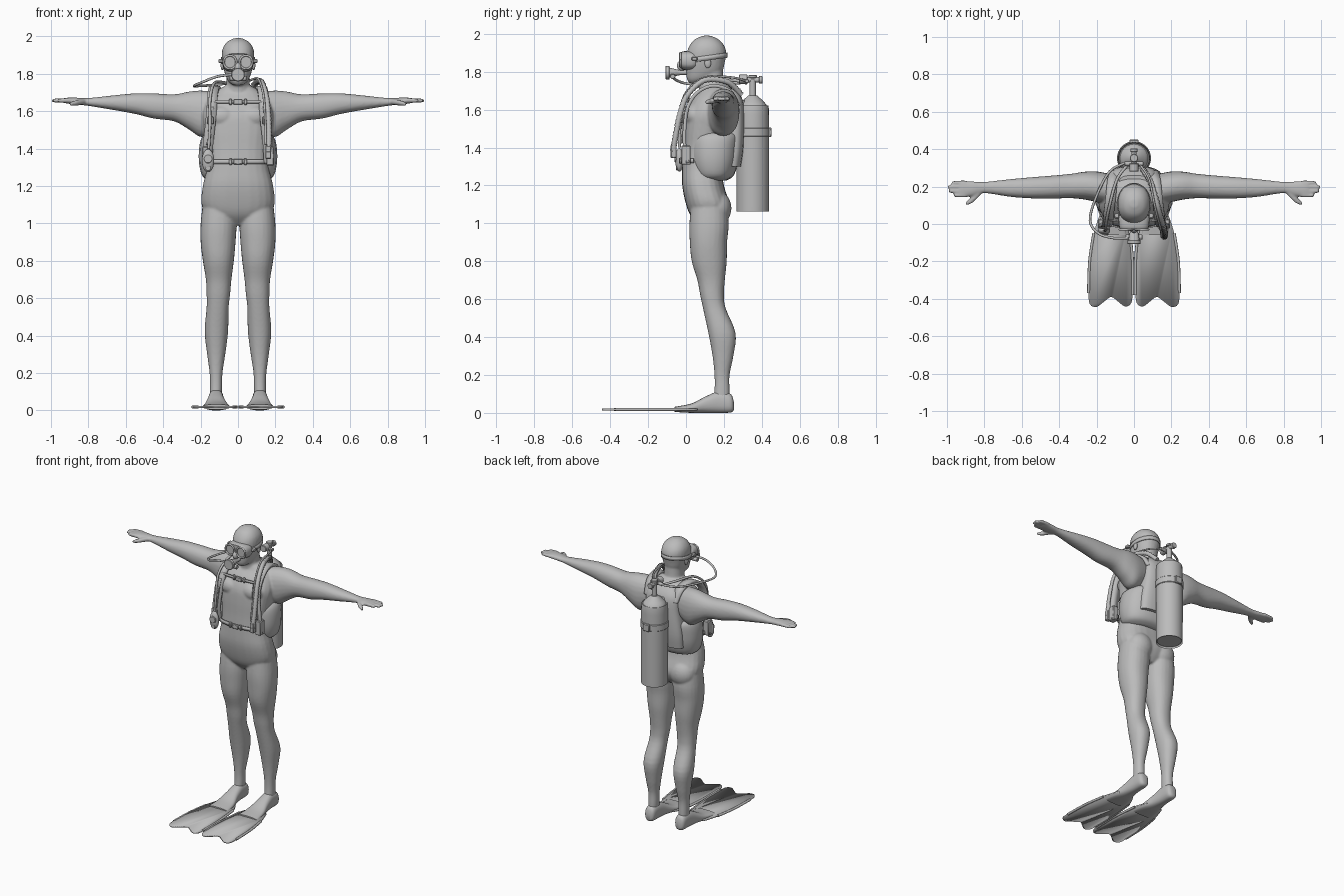
import bpy, bmesh, math
from mathutils import Vector, Matrix

cube = bpy.data.objects.get("Cube")
if cube:
    bpy.data.objects.remove(cube, do_unlink=True)

grey = bpy.data.materials.new("neutral grey")
grey.use_nodes = True
grey.diffuse_color = (0.5, 0.5, 0.5, 1)
grey.node_tree.nodes["Principled BSDF"].inputs["Base Color"].default_value = (0.5, 0.5, 0.5, 1)
AXIS = {"x": Vector((1, 0, 0)), "y": Vector((0, 1, 0)), "z": Vector((0, 0, 1))}


def sample(pts, k):
    """Smooth interpolation through rows of numbers."""
    rows, out = [pts[0], *pts, pts[-1]], []
    for i in range(1, len(rows) - 2):
        for j in range(k):
            t = j / k
            out.append(tuple(0.5 * (2*q + (r-p)*t + (2*p - 5*q + 4*r - s)*t*t + (3*q - p - 3*r + s)*t**3)
                             for p, q, r, s in zip(*rows[i - 1:i + 3])))
    return out + [pts[-1]]


def loft(bm, axis, rows, power=2.2, n=24, k=4):
    """Skin rounded sections: position, then low and high limits on the two other axes."""
    ax, rings = "xyz".index(axis), []
    for t, a0, a1, b0, b1 in sample(rows, k):
        ring = []
        for i in range(n):
            u = math.tau * i / n
            c, s = (math.copysign(abs(v) ** (2 / power), v) for v in (math.cos(u), math.sin(u)))
            co = [(a0 + a1) / 2 + c * (a1 - a0) / 2, (b0 + b1) / 2 + s * (b1 - b0) / 2]
            co.insert(ax, t)
            ring.append(bm.verts.new(co))
        rings.append(ring)
    for lo, hi in zip(rings, rings[1:]):
        for i in range(n):
            bm.faces.new((lo[i], lo[i - 1], hi[i - 1], hi[i]))
    bm.faces.new(rings[0])
    bm.faces.new(rings[-1])


def sym(rows):
    return [(t, -h, h, a, b) for t, h, a, b in rows]


def blob(bm, loc, size):
    bmesh.ops.create_uvsphere(bm, u_segments=24, v_segments=14, radius=1,
                              matrix=Matrix.Translation(loc) @ Matrix.Diagonal((*size, 1)))


def mirror_mod(ob):
    ob.modifiers.new("Mirror", "MIRROR").use_mirror_merge = False


def finish(name, bm, mirror=False, bevel=0):
    bmesh.ops.recalc_face_normals(bm, faces=bm.faces)
    me = bpy.data.meshes.new(name)
    bm.to_mesh(me)
    bm.free()
    me.materials.append(grey)
    ob = bpy.data.objects.new(name, me)
    bpy.context.collection.objects.link(ob)
    bpy.ops.object.select_all(action="DESELECT")
    ob.select_set(True)
    bpy.context.view_layer.objects.active = ob
    bpy.ops.object.shade_smooth_by_angle(angle=math.radians(40))
    if bevel:
        ob.modifiers.new("Bevel", "BEVEL").width = bevel
    if mirror:
        mirror_mod(ob)
    return ob


def shape(name, axis, rows, power=2.2, mirror=False):
    bm = bmesh.new()
    loft(bm, axis, rows, power)
    return finish(name, bm, mirror)


def ellipsoid(name, loc, size, mirror=False):
    bm = bmesh.new()
    blob(bm, loc, size)
    return finish(name, bm, mirror)


def rod(name, loc, radius, depth, axis="z", mirror=False):
    bm = bmesh.new()
    turn = AXIS["z"].rotation_difference(AXIS[axis]).to_matrix().to_4x4()
    bmesh.ops.create_cone(bm, cap_ends=True, segments=32, radius1=radius, radius2=radius,
                          depth=depth, matrix=Matrix.Translation(loc) @ turn)
    return finish(name, bm, mirror, bevel=0.003)


def box(name, loc, size, mirror=False):
    bm = bmesh.new()
    bmesh.ops.create_cube(bm, size=1, matrix=Matrix.Translation(loc) @ Matrix.Diagonal((*size, 1)))
    return finish(name, bm, mirror, bevel=0.004)


def ribbon(name, pts, axis, width, thick=0.008, mirror=False):
    bm = bmesh.new()
    side, last = AXIS[axis] * width / 2, None
    for p in sample(pts, 6):
        pair = [bm.verts.new(Vector(p) - side), bm.verts.new(Vector(p) + side)]
        if last:
            bm.faces.new((last[0], last[1], pair[1], pair[0]))
        last = pair
    ob = finish(name, bm)
    mod = ob.modifiers.new("Solidify", "SOLIDIFY")
    mod.thickness, mod.offset = thick, 0
    if mirror:
        mirror_mod(ob)
    return ob


def hose(name, pts, radius, k=8, ribs=0, mirror=False):
    cu = bpy.data.curves.new(name, "CURVE")
    cu.dimensions, cu.bevel_depth, cu.bevel_resolution, cu.use_fill_caps = "3D", radius, 3, True
    path = sample(pts, k)
    sp = cu.splines.new("POLY")
    sp.points.add(len(path) - 1)
    for i, p in enumerate(path):
        sp.points[i].co = (*p, 1)
        sp.points[i].radius = 1 - ribs * (i % 2)
    sp.use_smooth = True
    cu.materials.append(grey)
    ob = bpy.data.objects.new(name, cu)
    bpy.context.collection.objects.link(ob)
    if mirror:
        mirror_mod(ob)


# Body: left limbs first, copied to the right, then trunk and head, fused together
bm = bmesh.new()
loft(bm, "z", [(.03, .09, .15, .14, .23), (.12, .085, .15, .15, .23), (.2, .083, .152, .15, .23),
               (.3, .068, .165, .14, .25), (.42, .053, .178, .118, .262), (.55, .05, .168, .09, .21),
               (.62, .042, .168, .075, .2), (.7, .035, .172, .06, .205), (.8, .022, .188, .03, .215),
               (.9, .013, .2, .02, .217), (1, .008, .2, .018, .225), (1.13, .02, .185, .03, .21)])
loft(bm, "x", [(.1, .1, .26, 1.5, 1.7), (.19, .115, .28, 1.46, 1.71), (.26, .13, .28, 1.5, 1.705),
               (.34, .138, .268, 1.545, 1.69), (.45, .135, .258, 1.56, 1.695), (.55, .137, .25, 1.585, 1.695),
               (.66, .145, .24, 1.605, 1.685), (.8, .165, .225, 1.628, 1.67), (.86, .15, .228, 1.634, 1.672),
               (.91, .142, .232, 1.64, 1.672), (.93, .147, .23, 1.643, 1.67)])
for y, tip in zip((.153, .176, .199, .221), (.965, .99, .995, .975)):
    loft(bm, "x", [(.9, y - .012, y + .012, 1.645, 1.67), (tip - .01, y - .01, y + .01, 1.645, 1.667),
                   (tip, y - .006, y + .006, 1.65, 1.662)], n=12)
loft(bm, "x", [(.82, .155, .195, 1.635, 1.665), (.86, .115, .155, 1.63, 1.66), (.9, .097, .117, 1.628, 1.648)], n=12)
blob(bm, (.09, .165, 1.08), (.09, .075, .09))
blob(bm, (.085, .045, 1.57), (.08, .055, .06))
copy = bmesh.ops.duplicate(bm, geom=bm.verts[:] + bm.edges[:] + bm.faces[:])["geom"]
bmesh.ops.scale(bm, vec=(-1, 1, 1), verts=[v for v in copy if isinstance(v, bmesh.types.BMVert)])
loft(bm, "z", sym([(.99, .05, .07, .18), (1.04, .15, .025, .215), (1.1, .195, 0, .23), (1.2, .188, -.02, .2),
                   (1.3, .165, -.02, .19), (1.4, .165, -.015, .2), (1.5, .18, -.012, .23), (1.58, .19, -.003, .26),
                   (1.65, .17, .03, .265), (1.7, .13, .07, .25), (1.735, .07, .08, .215)]), 2.5)
loft(bm, "z", sym([(1.66, .07, .07, .22), (1.74, .063, .065, .2), (1.82, .06, .06, .195)]))
loft(bm, "z", sym([(1.738, .025, .02, .06), (1.76, .052, .005, .14), (1.8, .07, 0, .19), (1.85, .082, 0, .205),
                   (1.9, .087, .004, .213), (1.94, .08, .02, .2), (1.972, .056, .048, .17), (1.99, .02, .09, .13)]))
body = finish("diver_body", bm)
mod = body.modifiers.new("Fuse", "REMESH")
mod.mode, mod.voxel_size, mod.use_smooth_shade = "VOXEL", 0.007, True
mod = body.modifiers.new("Soften", "SMOOTH")
mod.factor, mod.iterations = 0.5, 5

# Fins
shape("fin_foot_pocket", "y", [(.252, .1, .135, .015, .06), (.235, .082, .153, .002, .1), (.17, .078, .157, 0, .112),
                               (.1, .07, .165, 0, .085), (.03, .052, .18, 0, .05), (-.06, .04, .19, .005, .032)],
      2.5, mirror=True)
bm = bmesh.new()
outline = [(.06, .06), (.025, -.02), (.008, -.2), (.008, -.38), (.02, -.43), (.05, -.44), (.085, -.415), (.122, -.39),
           (.16, -.415), (.2, -.443), (.235, -.43), (.243, -.37), (.237, -.2), (.215, -.05), (.18, .06)]
bm.faces.new([bm.verts.new((x, y, .018)) for x, y in sample(outline, 4)])
blade = finish("fin_blade", bm)
mod = blade.modifiers.new("Solidify", "SOLIDIFY")
mod.thickness, mod.offset = .01, 0
mirror_mod(blade)
for label, side in (("inner", outline[1:4]), ("outer", outline[-4:-1])):
    hose("fin_%s_rail" % label, [(x, y, .018) for x, y in side], .008, mirror=True)

# Buoyancy vest
shape("vest_lobes", "z", sym([(1.225, .14, .08, .21), (1.25, .188, .04, .25), (1.32, .208, .015, .275),
                              (1.4, .208, .01, .285), (1.455, .195, .015, .29), (1.48, .17, .04, .28)]), 2.4)
shape("vest_back", "z", sym([(1.3, .15, .18, .29), (1.4, .15, .18, .305), (1.55, .13, .18, .31),
                             (1.65, .12, .18, .3), (1.71, .08, .17, .26)]), 3)
shape("tank_backplate", "z", sym([(1.33, .04, .25, .31), (1.38, .06, .25, .335), (1.58, .06, .25, .335),
                                  (1.65, .04, .24, .31)]), 4)
ribbon("shoulder_strap", [(.1, .28, 1.62), (.115, .23, 1.7), (.125, .14, 1.725), (.135, .06, 1.69),
                          (.14, .012, 1.62), (.148, -.005, 1.53), (.16, -.008, 1.42), (.165, .01, 1.32)],
       "x", .055, .018, mirror=True)
ribbon("strap_webbing", [(.14, .0, 1.62), (.148, -.018, 1.53), (.16, -.022, 1.42)], "x", .022, mirror=True)
box("strap_buckle", (.147, -.022, 1.55), (.035, .014, .04), True)
box("vest_pocket", (.172, .0, 1.36), (.04, .05, .1), True)
ribbon("waist_belt", [(-.17, .04, 1.33), (-.12, -.008, 1.33), (0, -.025, 1.33), (.12, -.008, 1.33), (.17, .04, 1.33)],
       "z", .024)
ribbon("chest_strap", [(-.14, .022, 1.65), (-.07, .015, 1.65), (.07, .015, 1.65), (.14, .022, 1.65)], "z", .016)
for name, y, z in (("waist_buckle", -.03, 1.33), ("chest_buckle", .01, 1.65)):
    box(name, (0, y, z), (.05, .016, .03))
    box(name + "_end", (.04, y + .003, z), (.016, .014, .036), True)

# Air tank and valve
ty = .352
shape("air_tank", "z", [(z, -r, r, ty - r, ty + r) for z, r in
                        ((1.07, .078), (1.08, .085), (1.1, .086), (1.57, .086), (1.62, .075), (1.65, .05), (1.675, .022))],
      2)
rod("tank_band", (0, ty, 1.48), .091, .045)
box("band_buckle", (0, ty + .09, 1.48), (.05, .018, .05))
rod("valve_neck", (0, ty, 1.715), .017, .1)
rod("valve_body", (0, ty, 1.757), .014, .1, "y")
rod("valve_knob", (0, ty + .042, 1.757), .02, .02, "y")
rod("first_stage", (0, ty - .05, 1.76), .024, .045, "y")
rod("valve_cross_port", (0, ty - .03, 1.75), .011, .1, "x")
rod("valve_cap", (0, ty, 1.775), .022, .016)

# Hoses, inflator and gauge
hose("inflator_hose", [(.05, .29, 1.68), (.09, .22, 1.745), (.125, .1, 1.755), (.15, .01, 1.68), (.162, -.03, 1.58),
                       (.166, -.055, 1.46), (.162, -.068, 1.38)], .017, k=12, ribs=.25)
box("inflator_handle", (.162, -.065, 1.38), (.03, .032, .07))
hose("inflator_feed", [(.03, .32, 1.75), (.08, .24, 1.77), (.11, .1, 1.77), (.135, .0, 1.69), (.145, -.04, 1.56),
                       (.148, -.07, 1.42)], .006)
hose("gauge_hose", [(-.03, .32, 1.74), (-.09, .24, 1.755), (-.13, .1, 1.745), (-.15, .0, 1.66), (-.15, -.03, 1.53),
                    (-.157, -.035, 1.4)], .008)
ellipsoid("gauge_console", (-.16, -.035, 1.335), (.033, .022, .062))
rod("gauge_dial", (-.16, -.052, 1.345), .024, .016, "y")
rod("gauge_lower_dial", (-.16, -.046, 1.295), .016, .014, "y")
hose("regulator_hose", [(-.04, .33, 1.75), (-.13, .28, 1.74), (-.2, .15, 1.735), (-.235, .02, 1.735),
                        (-.19, -.05, 1.755), (-.11, -.075, 1.785), (-.03, -.075, 1.795)], .007)

# Regulator mouthpiece
rod("regulator_front", (0, -.097, 1.795), .036, .022, "y")
shape("regulator_body", "y", sym([(-.09, .03, 1.768, 1.822), (-.06, .026, 1.775, 1.815), (-.03, .018, 1.782, 1.808),
                                  (.02, .02, 1.782, 1.808)]))
rod("exhaust_port", (0, -.07, 1.775), .014, .09, "x")

# Mask
shape("mask_skirt", "y", sym([(-.026, .074, 1.818, 1.903), (-.01, .08, 1.81, 1.908), (.03, .083, 1.808, 1.908),
                              (.05, .078, 1.815, 1.9)]), 2.8)
ring = [(.043 + .034 * math.cos(a), -.03, 1.862 + .036 * math.sin(a))
        for a in (math.tau * i / 12 for i in range(13))]
hose("lens_rim", ring, .006, k=3, mirror=True)
ellipsoid("nose_pocket", (0, -.022, 1.832), (.02, .026, .028))
box("strap_clip", (.092, .045, 1.868), (.024, .03, .02), True)
ribbon("mask_strap", [(.089 * math.cos(a), .108 + .109 * math.sin(a), 1.872 + .015 * math.sin(a))
                      for a in (math.pi * (i / 12 - .2) for i in range(18))], "z", .026, .006)
ellipsoid("ear", (.084, .115, 1.845), (.009, .017, .026), True)
